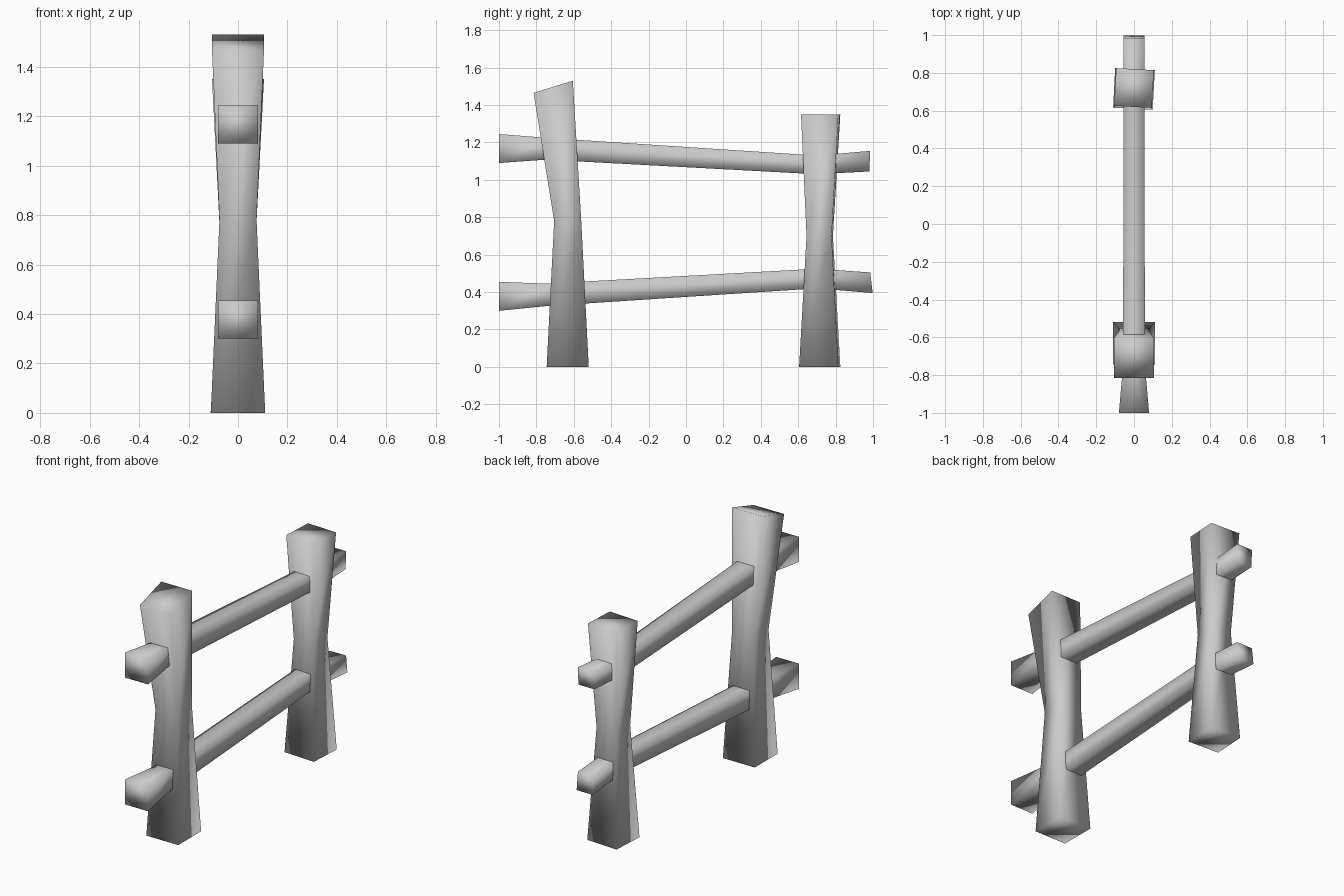
import bpy, bmesh
from math import radians, cos, sin

cube = bpy.data.objects.get("Cube")
if cube:
    bpy.data.objects.remove(cube, do_unlink=True)

grey = bpy.data.materials.new("plain grey wood")
grey.use_nodes = True
COLOUR = (0.6, 0.6, 0.6, 1)
grey.diffuse_color = COLOUR
grey.node_tree.nodes["Principled BSDF"].inputs["Base Color"].default_value = COLOUR


def timber(name, sections, twist=0, pivot_y=0):
    """Loft a four-sided beam. Each section is (half width, (y, z) edge A, (y, z) edge B)."""
    bm = bmesh.new()
    rings = []
    c, s = cos(radians(twist)), sin(radians(twist))
    for w, a, b in sections:
        ring = []
        for x, (y, z) in ((-w, a), (w, a), (w, b), (-w, b)):
            d = y - pivot_y
            ring.append(bm.verts.new((x * c - d * s, pivot_y + x * s + d * c, z)))
        rings.append(ring)
    for low, high in zip(rings, rings[1:]):
        for i in range(4):
            j = (i + 1) % 4
            bm.faces.new((low[i], low[j], high[j], high[i]))
    bm.faces.new(rings[0][::-1])
    bm.faces.new(rings[-1])
    bmesh.ops.recalc_face_normals(bm, faces=bm.faces)
    for face in bm.faces:
        face.smooth = True
    mesh = bpy.data.meshes.new(name)
    bm.to_mesh(mesh)
    bm.free()
    mesh.materials.append(grey)
    obj = bpy.data.objects.new(name, mesh)
    bpy.context.collection.objects.link(obj)
    return obj


# Posts: flared foot, narrow waist, flared head
timber("front_post", [
    (0.11, (-0.745, 0), (-0.52, 0)),
    (0.075, (-0.705, 0.78), (-0.56, 0.78)),
    (0.105, (-0.815, 1.465), (-0.605, 1.53)),
])
timber("back_post", [
    (0.105, (0.61, 0), (0.82, 0)),
    (0.068, (0.648, 0.7), (0.782, 0.7)),
    (0.1, (0.62, 1.35), (0.82, 1.35)),
], twist=-3, pivot_y=0.72)

# Rails: thick front end, slim span, kinked back end
timber("upper_rail", [
    (0.08, (-1, 1.09), (-1, 1.245)),
    (0.058, (-0.75, 1.108), (-0.75, 1.225)),
    (0.055, (0.7, 1.03), (0.7, 1.13)),
    (0.055, (0.98, 1.045), (0.985, 1.155)),
])
timber("lower_rail", [
    (0.08, (-1, 0.3), (-1, 0.455)),
    (0.058, (-0.75, 0.325), (-0.75, 0.445)),
    (0.055, (0.7, 0.42), (0.7, 0.525)),
    (0.055, (0.998, 0.395), (0.985, 0.505)),
])
